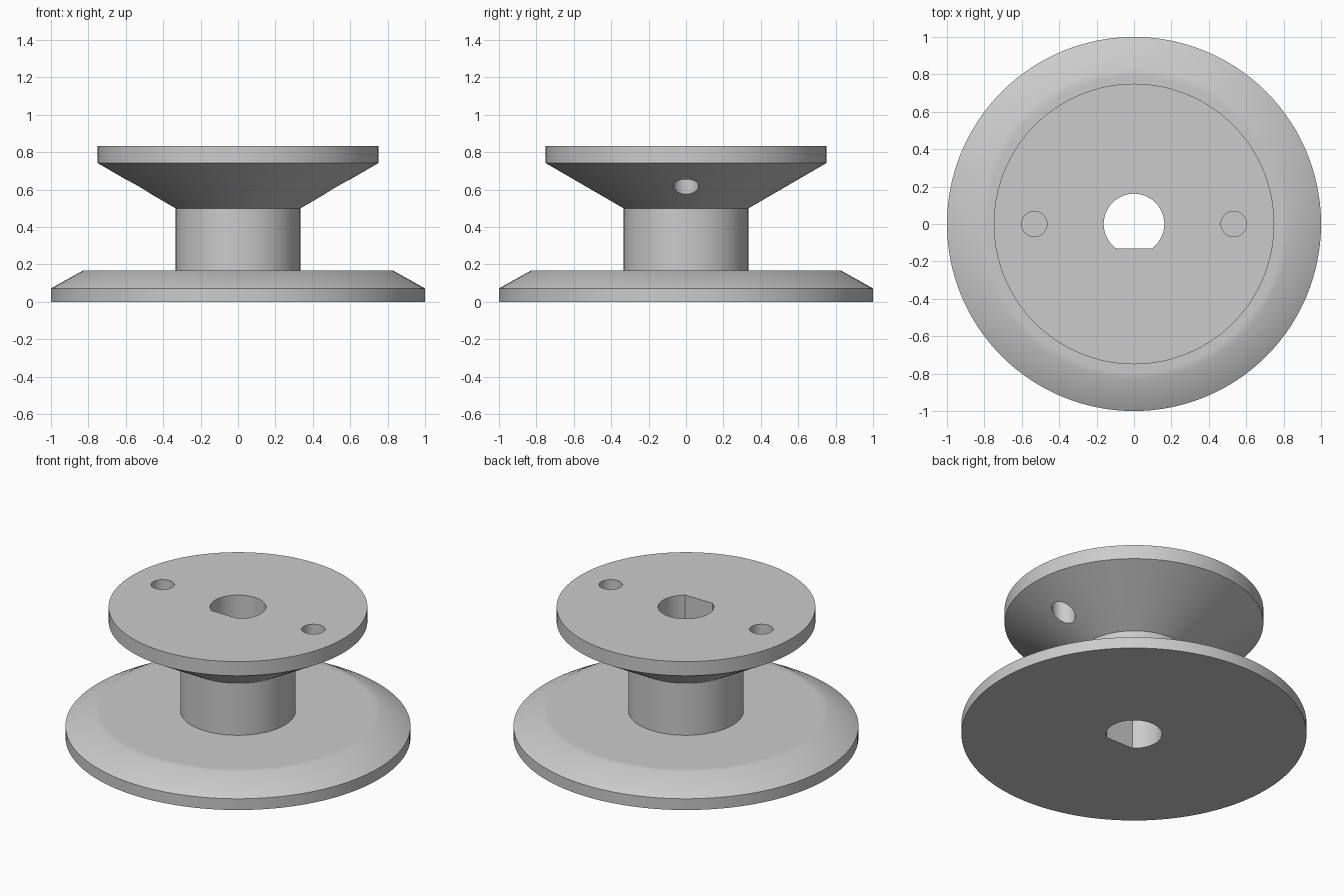
import bpy
import bmesh
from math import cos, sin, pi, asin, radians

SEGMENTS = 128

if "Cube" in bpy.data.objects:
    bpy.data.objects.remove(bpy.data.objects["Cube"], do_unlink=True)

# Plain grey material
grey = bpy.data.materials.new("plain grey")
grey.use_nodes = True
colour = (0.6, 0.6, 0.6, 1)
grey.diffuse_color = colour
grey.node_tree.nodes["Principled BSDF"].inputs["Base Color"].default_value = colour


def circle(radius, count=SEGMENTS, cx=0.0, cy=0.0):
    return [(cx + radius * cos(2 * pi * i / count), cy + radius * sin(2 * pi * i / count))
            for i in range(count)]


def loft(name, outlines):
    """Closed solid through a stack of (z, outline) rings with capped ends."""
    bm = bmesh.new()
    rings = [[bm.verts.new((x, y, z)) for x, y in outline] for z, outline in outlines]
    for low, high in zip(rings, rings[1:]):
        for i in range(len(low)):
            j = (i + 1) % len(low)
            bm.faces.new((low[i], low[j], high[j], high[i]))
    bm.faces.new(rings[0][::-1])
    bm.faces.new(rings[-1])
    mesh = bpy.data.meshes.new(name)
    bm.to_mesh(mesh)
    bm.free()
    obj = bpy.data.objects.new(name, mesh)
    bpy.context.collection.objects.link(obj)
    mesh.materials.append(grey)
    return obj


# Turned spool: bevelled base flange, neck, flared top flange
profile = [(1.0, 0), (1.0, 0.072), (0.83, 0.167), (0.79, 0.167), (0.333, 0.167),
           (0.333, 0.5), (0.75, 0.742), (0.75, 0.833)]
spool = loft("spool", [(z, circle(r)) for r, z in profile])

# D-shaped shaft bore, flat on the front side
bore_radius, flat_y = 0.162, -0.13
half_gap = pi / 2 - asin(-flat_y / bore_radius)
start, sweep = -pi / 2 + half_gap, 2 * pi - 2 * half_gap
d_outline = [(bore_radius * cos(start + sweep * i / 64), bore_radius * sin(start + sweep * i / 64))
             for i in range(65)]
cutters = [loft("shaft_bore_cutter", [(-0.2, d_outline), (1.1, d_outline)])]

# Two small holes through the top flange
for side, x in (("left", 0.533), ("right", -0.533)):
    outline = circle(0.068, 48, x)
    cutters.append(loft(side + "_hole_cutter", [(0.35, outline), (1.1, outline)]))

bpy.ops.object.select_all(action="DESELECT")
spool.select_set(True)
bpy.context.view_layer.objects.active = spool
for cutter in cutters:
    mod = spool.modifiers.new(cutter.name, "BOOLEAN")
    mod.operation = "DIFFERENCE"
    mod.solver = "EXACT"
    mod.object = cutter
    bpy.ops.object.modifier_apply(modifier=mod.name)
for cutter in cutters:
    bpy.data.objects.remove(cutter, do_unlink=True)

bpy.ops.object.shade_smooth_by_angle(angle=radians(30))
